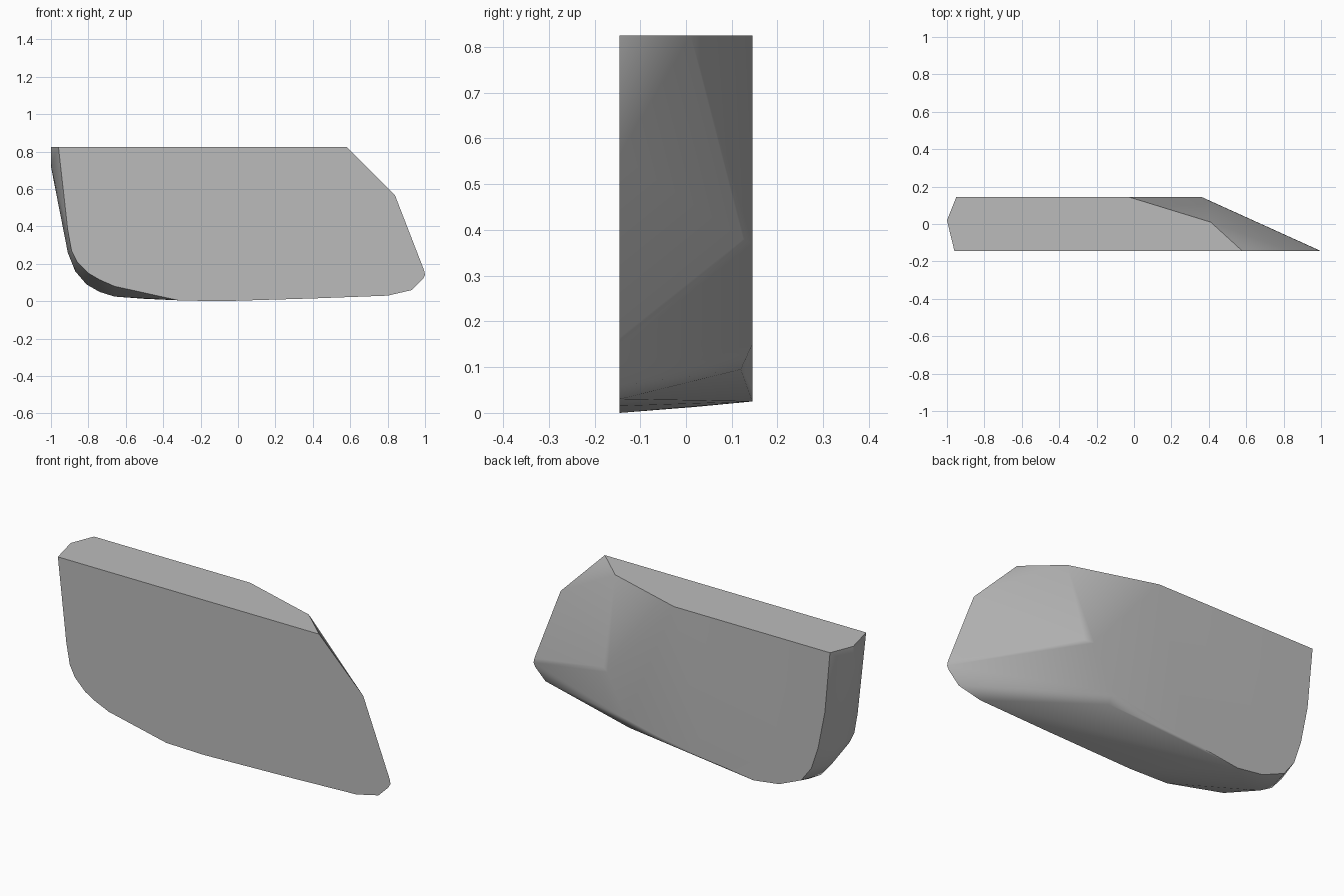
import bpy, bmesh, math

cube = bpy.data.objects.get("Cube")
if cube:
    bpy.data.objects.remove(cube, do_unlink=True)

stone = bpy.data.materials.new("stone_grey")
stone.use_nodes = True
GREY = (0.5, 0.5, 0.5, 1)
stone.diffuse_color = GREY
stone.node_tree.nodes["Principled BSDF"].inputs["Base Color"].default_value = GREY

HALF, TOP = 0.145, 0.825

# Flat front outline, as (x, z)
front = [(-.96, TOP), (-.91, .38), (-.89, .27), (-.86, .21), (-.8, .15), (-.74, .115),
         (-.66, .08), (-.32, .005), (-.1, 0), (.4, .015), (.8, .03), (.93, .06),
         (.99, .12), (1, .14), (.995, .165), (.84, .565), (.58, TOP)]
# Bulging ridge round the left end and the bottom
ridge = [(-1, TOP), (-1, .72), (-.91, .26), (-.87, .16), (-.81, .09), (-.74, .05),
         (-.66, .025), (-.5, .013)]
# Flat back outline
back = [(-.95, TOP), (-.92, .5), (-.88, .3), (-.84, .18), (-.78, .1), (-.65, .045),
        (-.5, .025), (-.2, .065), (.06, .11), (.25, .15), (.36, .37), (-.03, TOP)]
# Chipped corner: broken top edge, peak and lower lip
chip = [(.41, .01, TOP), (.4, .125, .38), (.25, .12, .095)]

points = [(x, -HALF, z) for x, z in front]
points += [(x, .02, z) for x, z in ridge]
points += [(x, HALF, z) for x, z in back] + chip

# Wrap the outlines in one chiselled solid
bm = bmesh.new()
for p in points:
    bm.verts.new(p)
hull = bmesh.ops.convex_hull(bm, input=bm.verts[:])
loose = {v for v in hull["geom_interior"] + hull["geom_unused"]
         if isinstance(v, bmesh.types.BMVert)}
bmesh.ops.delete(bm, geom=list(loose), context='VERTS')
bmesh.ops.dissolve_limit(bm, angle_limit=math.radians(1), verts=bm.verts[:], edges=bm.edges[:])
bmesh.ops.recalc_face_normals(bm, faces=bm.faces[:])
mesh = bpy.data.meshes.new("stone_slab")
bm.to_mesh(mesh)
bm.free()
mesh.materials.append(stone)
slab = bpy.data.objects.new("stone_slab", mesh)
bpy.context.collection.objects.link(slab)

# Soft facets with crisp rims
bpy.context.view_layer.objects.active = slab
slab.select_set(True)
bpy.ops.object.shade_smooth_by_angle(angle=math.radians(32))
weighted = slab.modifiers.new("flat_faces", 'WEIGHTED_NORMAL')
weighted.keep_sharp = True
